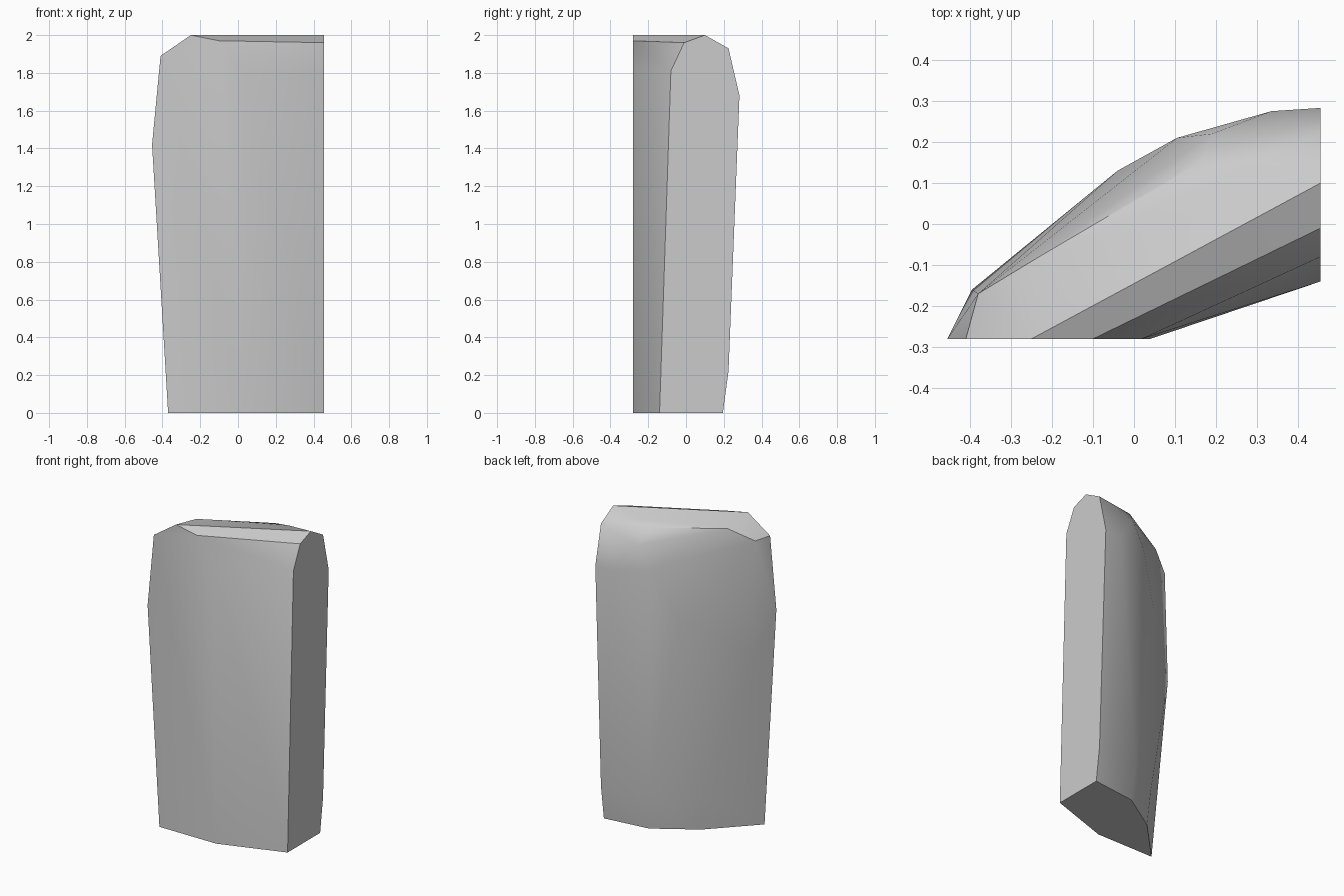
import bpy
import bmesh
import math

# Remove the default cube only
default_cube = bpy.data.objects.get("Cube")
if default_cube:
    bpy.data.objects.remove(default_cube, do_unlink=True)


def make_material(name, color):
    material = bpy.data.materials.new(name)
    material.use_nodes = True
    material.diffuse_color = color
    for node in material.node_tree.nodes:
        if node.type == "BSDF_PRINCIPLED":
            node.inputs["Base Color"].default_value = color
            node.inputs["Roughness"].default_value = 0.8
    return material


def hull_object(name, points, material):
    """Wrap a convex faceted solid around the given corner points."""
    bm = bmesh.new()
    for point in points:
        bm.verts.new(point)
    bmesh.ops.convex_hull(bm, input=bm.verts[:])
    loose = [v for v in bm.verts if not v.link_faces]
    bmesh.ops.delete(bm, geom=loose, context="VERTS")
    bmesh.ops.dissolve_limit(bm, angle_limit=math.radians(0.5),
                             verts=bm.verts[:], edges=bm.edges[:])
    bmesh.ops.recalc_face_normals(bm, faces=bm.faces[:])
    mesh = bpy.data.meshes.new(name)
    bm.to_mesh(mesh)
    bm.free()
    mesh.materials.append(material)
    obj = bpy.data.objects.new(name, mesh)
    bpy.context.collection.objects.link(obj)
    return obj


END_X = 0.455
FRONT_Y = -0.28

# Flat end face on the left, as (y, z)
end_outline = [(-.14, 0), (.195, 0), (.225, .22), (.283, 1.68),
               (.225, 1.93), (.1, 2), (-.01, 1.96), (-.08, 1.81)]

# Flat front face, as (x, z)
front_outline = [(-.37, 0), (-.455, 1.42), (-.41, 1.89), (-.25, 2),
                 (-.1, 1.97), (.02, 1.81), (.04, 0)]

# Rounded back: base corners, belly, shoulder and top crease
base_corners = [(.154, .158, 0), (-.105, -.006, 0)]
belly = [(.14, .18, .22), (-.12, .01, .22), (-.395, -.16, 1.15),
         (-.04, .13, 1.4)]
shoulder = [(.105, .21, 1.72), (.335, .275, 1.68), (.19, .22, 1.86)]
top_crease = [(-.38, -.17, 1.89), (-.24, -.085, 1.965),
              (.16, .15, 1.955), (.27, .135, 1.975)]

corners = [(END_X, y, z) for y, z in end_outline]
corners += [(x, FRONT_Y, z) for x, z in front_outline]
corners += base_corners + belly + shoulder + top_crease

stone_grey = make_material("light_stone_grey", (0.6, 0.6, 0.6, 1))
stone = hull_object("stone_block", corners, stone_grey)

# Smooth the gentle bends and keep the cut edges crisp
bpy.ops.object.select_all(action="DESELECT")
stone.select_set(True)
bpy.context.view_layer.objects.active = stone
bpy.ops.object.shade_smooth_by_angle(angle=math.radians(30))
